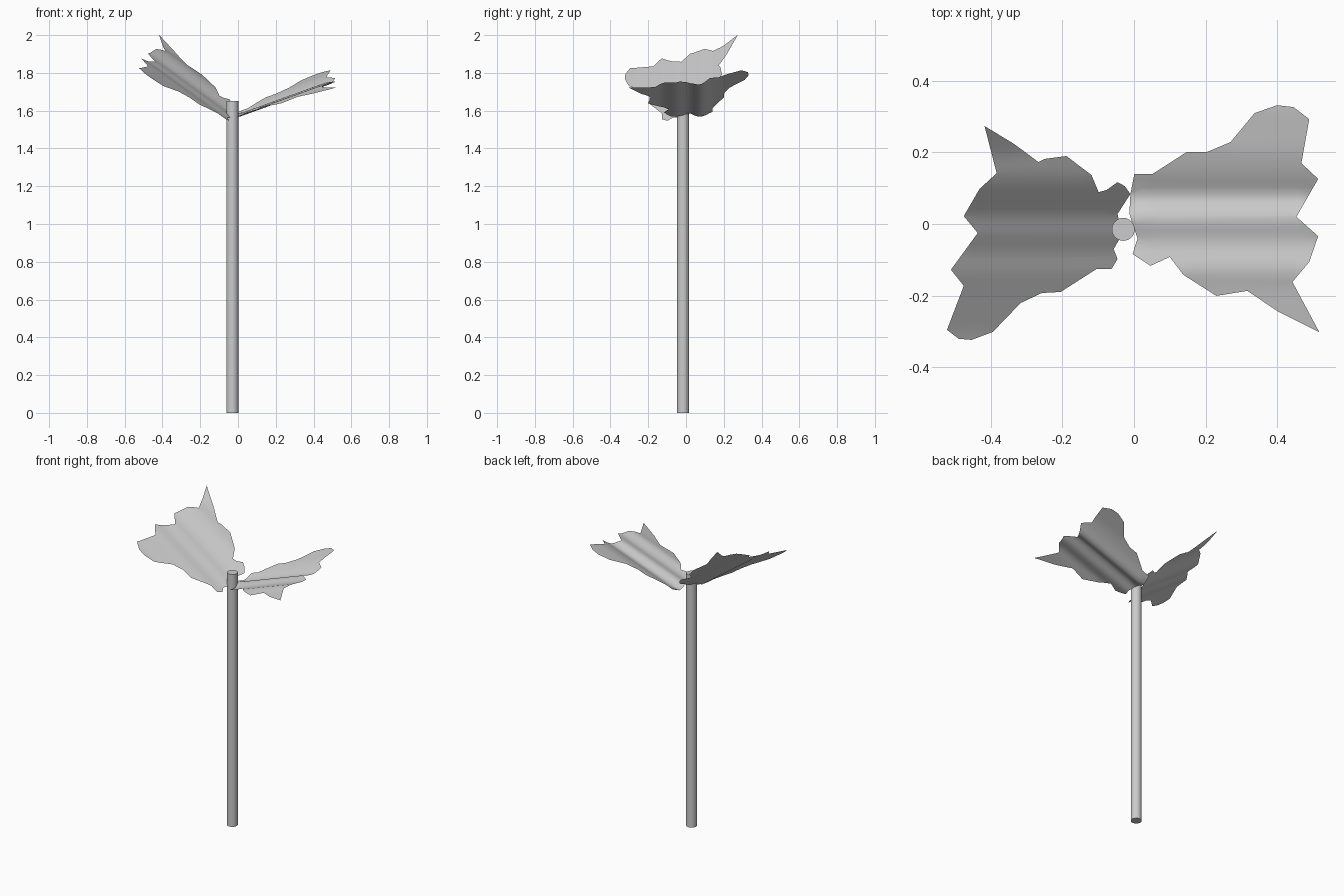
import bpy, bmesh
from mathutils import Vector


def profile_height(profile, y):
    """Smoothed linear lookup of the leaf's cross fold height at y."""
    if y <= profile[0][0]:
        return profile[0][1]
    for (y0, h0), (y1, h1) in zip(profile, profile[1:]):
        if y <= y1:
            t = (y - y0) / (y1 - y0)
            return h0 + (h1 - h0) * t
    return profile[-1][1]


def soft_height(profile, y):
    offs = (-0.02, -0.01, 0, 0.01, 0.02)
    return sum(profile_height(profile, y + o) for o in offs) / len(offs)


def make_leaf(name, outline, base_z, slope, profile):
    """Flat outline cut into lengthwise strips, then tilted and pleated."""
    bm = bmesh.new()
    face = bm.faces.new([bm.verts.new((x, y, 0)) for x, y in outline])
    if face.normal.z < 0 or sum(a[0] * b[1] - b[0] * a[1] for a, b in
                                zip(outline, outline[1:] + outline[:1])) < 0:
        face.normal_flip()
    bmesh.ops.triangulate(bm, faces=bm.faces[:])
    for i in range(-17, 18):
        bmesh.ops.bisect_plane(bm, geom=bm.verts[:] + bm.edges[:] + bm.faces[:],
                               dist=1e-5, plane_co=Vector((0, i * 0.02 + 0.003, 0)),
                               plane_no=Vector((0, 1, 0)))
    for v in bm.verts:
        v.co.z = base_z + slope * abs(v.co.x) + soft_height(profile, v.co.y)
    for f in bm.faces:
        f.smooth = True
    mesh = bpy.data.meshes.new(name)
    bm.to_mesh(mesh)
    bm.free()
    obj = bpy.data.objects.new(name, mesh)
    bpy.context.collection.objects.link(obj)
    return obj


# Stem
bpy.ops.mesh.primitive_cylinder_add(vertices=32, radius=0.032, depth=1.65,
                                    location=(-0.03, -0.015, 0.825))
stem = bpy.context.object
stem.name = "stem"
bpy.ops.object.shade_smooth_by_angle()

# Right leaf: shallow tilt
right_outline = [
    (0.01, -0.04), (-0.004, -0.084), (0.046, -0.117), (0.10, -0.092),
    (0.138, -0.142), (0.23, -0.201), (0.317, -0.187), (0.40, -0.243),
    (0.518, -0.302), (0.443, -0.162), (0.49, -0.106), (0.515, -0.034),
    (0.454, 0.02), (0.515, 0.126), (0.468, 0.17), (0.49, 0.293),
    (0.446, 0.327), (0.40, 0.332), (0.337, 0.31), (0.27, 0.229),
    (0.203, 0.201), (0.147, 0.201), (0.052, 0.14), (0.001, 0.14),
    (-0.01, 0.084), (-0.013, 0.028)]
right_folds = [(-0.31, -0.042), (-0.17, -0.012), (-0.13, 0.003), (-0.05, -0.012),
               (0.02, 0.012), (0.075, -0.018), (0.135, 0.018), (0.2, 0.043),
               (0.33, 0.07)]
make_leaf("right_leaf", right_outline, 1.575, 0.36, right_folds)

# Left leaf: steep tilt
left_outline = [
    (-0.01, 0.084), (-0.026, 0.106), (-0.046, 0.117), (-0.077, 0.095),
    (-0.099, 0.089), (-0.119, 0.137), (-0.189, 0.19), (-0.25, 0.182),
    (-0.267, 0.173), (-0.334, 0.223), (-0.418, 0.274), (-0.384, 0.142),
    (-0.432, 0.098), (-0.476, 0.022), (-0.437, -0.025), (-0.512, -0.128),
    (-0.476, -0.173), (-0.523, -0.296), (-0.49, -0.321), (-0.454, -0.324),
    (-0.395, -0.302), (-0.317, -0.221), (-0.258, -0.193), (-0.205, -0.19),
    (-0.105, -0.126), (-0.063, -0.126), (-0.046, -0.098), (-0.057, -0.07),
    (-0.034, -0.031), (-0.046, 0.028)]
left_folds = [(-0.33, -0.107), (-0.3, -0.1), (-0.175, -0.055), (-0.13, -0.037),
              (-0.08, -0.03), (-0.025, 0.0), (0.022, 0.01), (0.1, 0.072),
              (0.142, 0.095), (0.19, 0.105), (0.3, 0.17)]
make_leaf("left_leaf", left_outline, 1.546, 0.72, left_folds)
